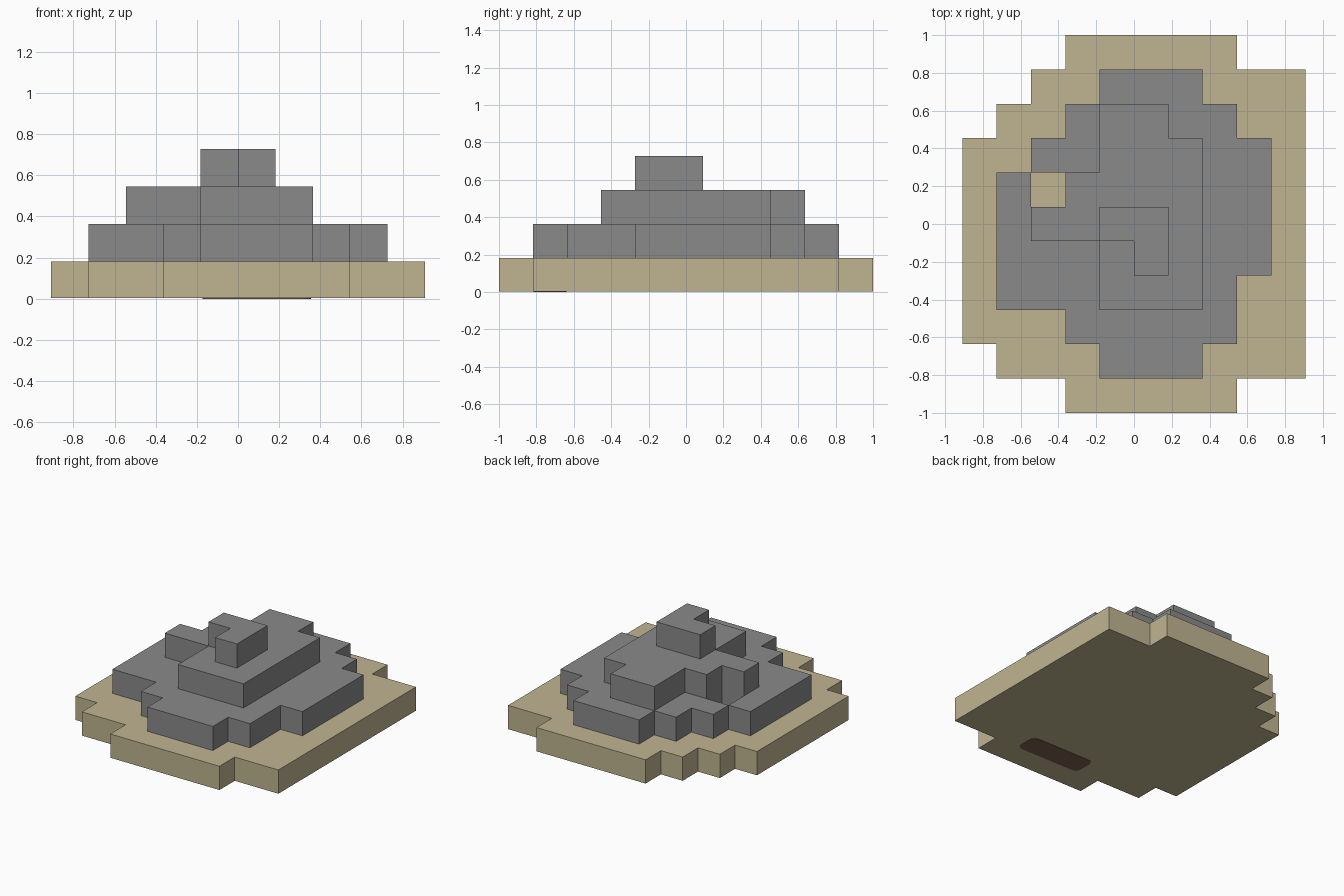
import bpy, bmesh, math

cube = bpy.data.objects.get("Cube")
if cube:
    bpy.data.objects.remove(cube, do_unlink=True)

U = 2 / 11        # edge length of one block
PLATE = 0.003     # thickness of the patch underneath


def material(name, rgb):
    mat = bpy.data.materials.new(name)
    mat.use_nodes = True
    mat.diffuse_color = (*rgb, 1)
    bsdf = next(n for n in mat.node_tree.nodes if n.type == "BSDF_PRINCIPLED")
    bsdf.inputs["Base Color"].default_value = (*rgb, 1)
    bsdf.inputs["Roughness"].default_value = 0.9
    return mat


def finish(bm, name, mat):
    bmesh.ops.recalc_face_normals(bm, faces=bm.faces)
    mesh = bpy.data.meshes.new(name)
    bm.to_mesh(mesh)
    bm.free()
    mesh.materials.append(mat)
    obj = bpy.data.objects.new(name, mesh)
    bpy.context.collection.objects.link(obj)
    return obj


def extrude_up(bm, height):
    result = bmesh.ops.extrude_face_region(bm, geom=bm.faces[:])
    verts = [g for g in result["geom"] if isinstance(g, bmesh.types.BMVert)]
    bmesh.ops.translate(bm, vec=(0, 0, height), verts=verts)


def layer(name, first_row, plan, bottom, top, mat):
    """Extrude a floor plan; rows run back to front, columns along +x."""
    bm = bmesh.new()
    for r, row in enumerate(plan.split(), first_row):
        for c, mark in enumerate(row):
            if mark == "#":
                x, y = (c - 5) * U, (5.5 - r) * U
                corners = [(x, y - U), (x + U, y - U), (x + U, y), (x, y)]
                bm.faces.new([bm.verts.new((px, py, bottom)) for px, py in corners])
    bmesh.ops.remove_doubles(bm, verts=bm.verts, dist=U / 100)
    extrude_up(bm, top - bottom)
    return finish(bm, name, mat)


sand = material("sand", (0.53, 0.46, 0.285))
stone = material("stone grey", (0.255, 0.255, 0.255))
brown = material("dark brown", (0.22, 0.125, 0.078))

# Sandy ground slab
layer("ground", 0, """
...#####..
..########
.#########
##########
##########
##########
##########
##########
##########
.#########
...#####..
""", PLATE, U, sand)

# Lower rock tier, with an open pocket down to the sand
layer("lower_rock", 1, """
....###...
...#####..
..#######.
.#.######.
.########.
.########.
.#######..
...#####..
....###...
""", U, 2 * U, stone)

# Middle rock tier
layer("middle_rock", 2, """
....##....
....###...
...####...
..#####...
....###...
....###...
""", 2 * U, 3 * U, stone)

# Peak
layer("peak", 5, """
....##....
.....#....
""", 3 * U, 4 * U, stone)

# Rounded patch on the underside, near the front
bm = bmesh.new()
half_w, half_d, radius = 1.45 * U, 0.48 * U, 0.22 * U
outline = []
for quarter, (sx, sy) in enumerate([(1, 1), (-1, 1), (-1, -1), (1, -1)]):
    for step in range(5):
        a = (quarter + step / 4) * math.pi / 2
        outline.append(bm.verts.new((
            0.5 * U + sx * (half_w - radius) + radius * math.cos(a),
            -4 * U + sy * (half_d - radius) + radius * math.sin(a), 0)))
bm.faces.new(outline)
extrude_up(bm, PLATE)
finish(bm, "underside_patch", brown)
